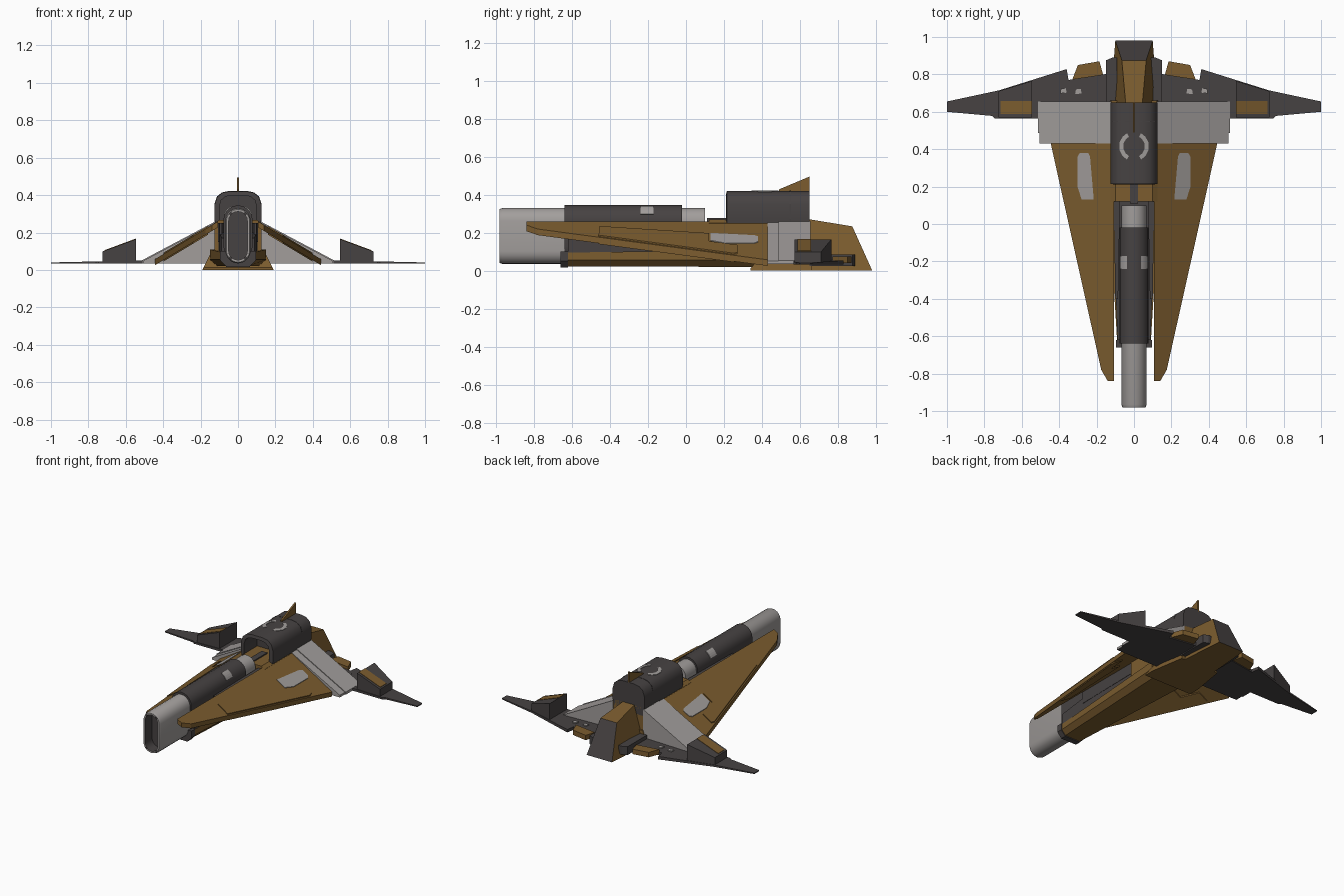
import bpy, bmesh, math

if "Cube" in bpy.data.objects:
    bpy.data.objects.remove(bpy.data.objects["Cube"])


def material(name, rgb):
    m = bpy.data.materials.new(name)
    m.diffuse_color = (*rgb, 1)
    m.use_nodes = True
    m.node_tree.nodes["Principled BSDF"].inputs["Base Color"].default_value = m.diffuse_color
    return m


GOLD, DARK, LIGHT = 0, 1, 2
MATS = [material("bronze gold", (0.20, 0.108, 0.028)),
        material("charcoal", (0.062, 0.055, 0.055)),
        material("light grey", (0.36, 0.34, 0.33))]


def finish(name, bm, color, mirror=False, smooth=False):
    """color is an index or a rule taking a face"""
    bmesh.ops.recalc_face_normals(bm, faces=bm.faces)
    bm.normal_update()
    for f in bm.faces:
        f.material_index = color(f) if callable(color) else color
    me = bpy.data.meshes.new(name)
    bm.to_mesh(me)
    bm.free()
    for m in MATS:
        me.materials.append(m)
    ob = bpy.data.objects.new(name, me)
    bpy.context.collection.objects.link(ob)
    if mirror:
        ob.modifiers.new("Mirror", 'MIRROR').use_mirror_merge = False
    if smooth:
        bpy.ops.object.select_all(action='DESELECT')
        ob.select_set(True)
        bpy.context.view_layer.objects.active = ob
        bpy.ops.object.shade_smooth_by_angle(angle=math.radians(35))
    return ob


def loft(name, rings, color, mirror=False, smooth=False):
    """skin matching rings of 3D points and cap both ends"""
    bm = bmesh.new()
    vs = [[bm.verts.new(p) for p in r] for r in rings]
    n = len(vs[0])
    for a, b in zip(vs, vs[1:]):
        for i in range(n):
            j = (i + 1) % n
            bm.faces.new((a[i], a[j], b[j], b[i]))
    bm.faces.new(vs[0])
    bm.faces.new(vs[-1])
    return finish(name, bm, color, mirror, smooth)


def sheet(name, plan, top, bottom, color, mirror=True):
    """plan outline in x,y between two height rules"""
    return loft(name, [[(x, y, bottom(x)) for x, y in plan],
                       [(x, y, top(x)) for x, y in plan]], color, mirror)


def flat(z):
    return lambda x: z


def along_y(pts, y):
    return [(x, y, z) for x, z in pts]


def both(half):
    """close a right-hand x,z half profile with its mirror image"""
    return half + [(-x, z) for x, z in reversed(half)]


def stadium(r, lo, hi, n=10):
    """upright rounded slot profile"""
    pts = []
    for cz, start in ((hi - r, 0), (lo + r, math.pi)):
        for i in range(n + 1):
            a = start + math.pi * i / n
            pts.append((r * math.cos(a), cz + r * math.sin(a)))
    return pts


# Nose barrel: long slot-shaped tube with a dark recessed mouth
outer, lip = stadium(0.068, 0.035, 0.33), stadium(0.062, 0.041, 0.324)
bore = stadium(0.05, 0.053, 0.312)


def barrel_color(f):
    c = f.calc_center_median()
    inside = c.y < -0.88 and all(abs(v.co.x) < 0.051 and 0.05 < v.co.z < 0.315 for v in f.verts)
    return DARK if inside else LIGHT


loft("nose_barrel", [along_y(outer, 0.1), along_y(outer, -0.965), along_y(lip, -0.98),
                     along_y(bore, -0.98), along_y(bore, -0.9)], barrel_color, smooth=True)
sleeve = stadium(0.078, 0.05, 0.345)
loft("barrel_sleeve", [along_y(sleeve, -0.64), along_y(sleeve, -0.02)], DARK, smooth=True)

# Light patches wrapped on the sleeve shoulders
arc = [math.radians(a) for a in (22, 32, 42, 52, 62)]
wrap = [(r * math.cos(a), 0.267 + r * math.sin(a))
        for r, s in ((0.082, 1), (0.074, -1)) for a in arc[::s]]
loft("sleeve_patch", [along_y(wrap, -0.24), along_y(wrap, -0.17)], LIGHT, True)

# Dark spine and side rails that carry the barrel
loft("spine", [along_y(both([(w, 0.07), (w, t)]), y)
               for y, w, t in ((-0.62, 0.088, 0.17), (-0.3, 0.1, 0.2), (0.5, 0.11, 0.2))], DARK)
sheet("side_rail", [(0.085, -0.4), (0.1, -0.4), (0.108, 0.12), (0.075, 0.12)],
      flat(0.25), flat(0.15), DARK)

# Long gold belly with a dark front cap
def belly(y, b, w, z0, z1, z2):
    return along_y(both([(b, z0), (w, z1), (w, z2)]), y)


loft("belly", [belly(-0.63, 0.06, 0.09, 0.022, 0.055, 0.095),
               belly(0.36, 0.11, 0.15, 0.02, 0.055, 0.11)], GOLD)
loft("belly_cap", [belly(-0.66, 0.062, 0.095, 0.016, 0.052, 0.1),
                   belly(-0.62, 0.062, 0.095, 0.016, 0.052, 0.1)], DARK)

# Aft hull under the engine
def hull(y, w, t, z):
    return along_y(both([(w, 0.0), (t, z)]), y)


loft("aft_hull", [hull(0.34, 0.19, 0.185, 0.012), hull(0.42, 0.19, 0.135, 0.11),
                  hull(0.66, 0.15, 0.12, 0.11)], GOLD)
# Tail cone with a dark sloping rear face
loft("tail_cone", [hull(0.65, 0.125, 0.045, 0.27),
                   [(0.1, 0.98, 0), (0.065, 0.875, 0.233), (-0.065, 0.875, 0.233), (-0.1, 0.98, 0)]],
     lambda f: DARK if f.normal.y > 0.7 else GOLD)

# Deck behind the barrel, with a raised rib
loft("deck", [along_y(both([(0.125, 0.1), (0.125, 0.25), (0.1, 0.268)]), y)
              for y in (0.12, 0.65)], GOLD)
loft("deck_rib", [along_y(both([(0.022, 0.25), (0.022, 0.276)]), y) for y in (0.11, 0.3)], DARK)

# Rounded engine housing, open at the front
shell = both([(0.118, 0.21), (0.125, 0.27), (0.125, 0.35), (0.112, 0.39), (0.085, 0.412), (0.045, 0.42)])
mouth = [(x * 0.8, 0.22 + (z - 0.21) * 0.85) for x, z in shell]
loft("engine_housing", [along_y(shell, 0.65), along_y(shell, 0.215), along_y(mouth, 0.21),
                        along_y(mouth, 0.36)], DARK, smooth=True)
seam = [(x * 1.012, z + 0.002) for x, z in shell]
loft("housing_band", [along_y(seam, 0.545), along_y(seam, 0.552)], DARK)

# Curved light markings on the housing roof
ang = [math.radians(a) for a in (-62, -40, -15, 15, 40, 62)]
ring = [(r * math.cos(a), 0.415 + r * math.sin(a))
        for r, s in ((0.08, 1), (0.058, -1)) for a in ang[::s]]


def roof(x):
    return 0.42 - 0.2 * max(0, x - 0.045)


sheet("roof_marking", ring, lambda x: roof(x) + 0.003, lambda x: roof(x) - 0.004, LIGHT)

# Upright gold fin
fin = [(0.49, 0.41), (0.65, 0.41), (0.65, 0.495), (0.49, 0.428)]
loft("top_fin", [[(x, y, z) for y, z in fin] for x in (-0.006, 0.006)], GOLD)


# Long sloping forward wings, with raised panels and light patches
def slope(x):
    return 0.252 - 0.6 * (x - 0.12)


sheet("forward_wing", [(0.108, -0.84), (0.14, -0.84), (0.175, -0.78), (0.445, 0.43), (0.108, 0.43)],
      slope, lambda x: slope(x) - 0.032, GOLD)
sheet("wing_panel", [(0.16, -0.455), (0.24, -0.46), (0.398, 0.25), (0.39, 0.272), (0.325, 0.272),
                     (0.292, 0.12), (0.222, 0.12)],
      lambda x: slope(x) + 0.007, lambda x: slope(x) - 0.04, GOLD)
sheet("wing_patch", [(0.215, 0.13), (0.28, 0.13), (0.302, 0.2), (0.302, 0.36), (0.29, 0.38),
                     (0.245, 0.38), (0.235, 0.36)],
      lambda x: slope(x) + 0.004, lambda x: slope(x) - 0.004, LIGHT)


# Light grey sloping shoulders in two steps
def shoulder(x):
    return 0.26 - 0.53 * (x - 0.12)


for label, x1, y0, y1, drop in (("front", 0.505, 0.43, 0.487, 0.006), ("rear", 0.512, 0.487, 0.655, 0)):
    sheet("shoulder_" + label, [(0.12, y0), (x1, y0), (x1, y1), (0.12, y1)],
          lambda x: shoulder(x) - drop, flat(0.034),
          lambda f: DARK if f.normal.z < -0.5 else LIGHT)

# Dark rear wings tapering to the tips
sheet("rear_wing", [(0.1, 0.565), (0.5, 0.565), (0.745, 0.565), (0.76, 0.578), (1.0, 0.6), (1.0, 0.655),
                    (0.72, 0.715), (0.36, 0.828), (0.35, 0.77), (0.1, 0.81)],
      lambda x: 0.06 - 0.02 * max(0, (x - 0.1) / 0.9), flat(0.033), DARK)
sheet("tail_block", [(0.09, 0.65), (0.15, 0.65), (0.15, 0.875), (0.115, 0.89), (0.09, 0.89)],
      flat(0.085), flat(0.025), DARK)
sheet("rear_flap", [(0.165, 0.797), (0.33, 0.772), (0.3, 0.85), (0.185, 0.87)],
      flat(0.075), flat(0.04), GOLD)
for x0, y0 in ((0.28, 0.708), (0.36, 0.712)):
    sheet("wing_marking", [(x0, y0 - 0.01), (x0 + 0.035, y0 - 0.014), (x0 + 0.03, y0 + 0.012),
                           (x0 + 0.005, y0 + 0.014)], flat(0.062), flat(0.054), LIGHT)


# Wedge fins on the rear wings, with a gold top plate
def wedge(x):
    return 0.165 - 0.37 * (x - 0.545)


sheet("wing_wedge", [(0.545, 0.57), (0.725, 0.57), (0.725, 0.71), (0.545, 0.765)],
      wedge, flat(0.04), DARK)
sheet("wedge_plate", [(0.546, 0.587), (0.715, 0.587), (0.715, 0.657), (0.546, 0.657)],
      lambda x: wedge(x) + 0.003, lambda x: wedge(x) - 0.004, GOLD)
